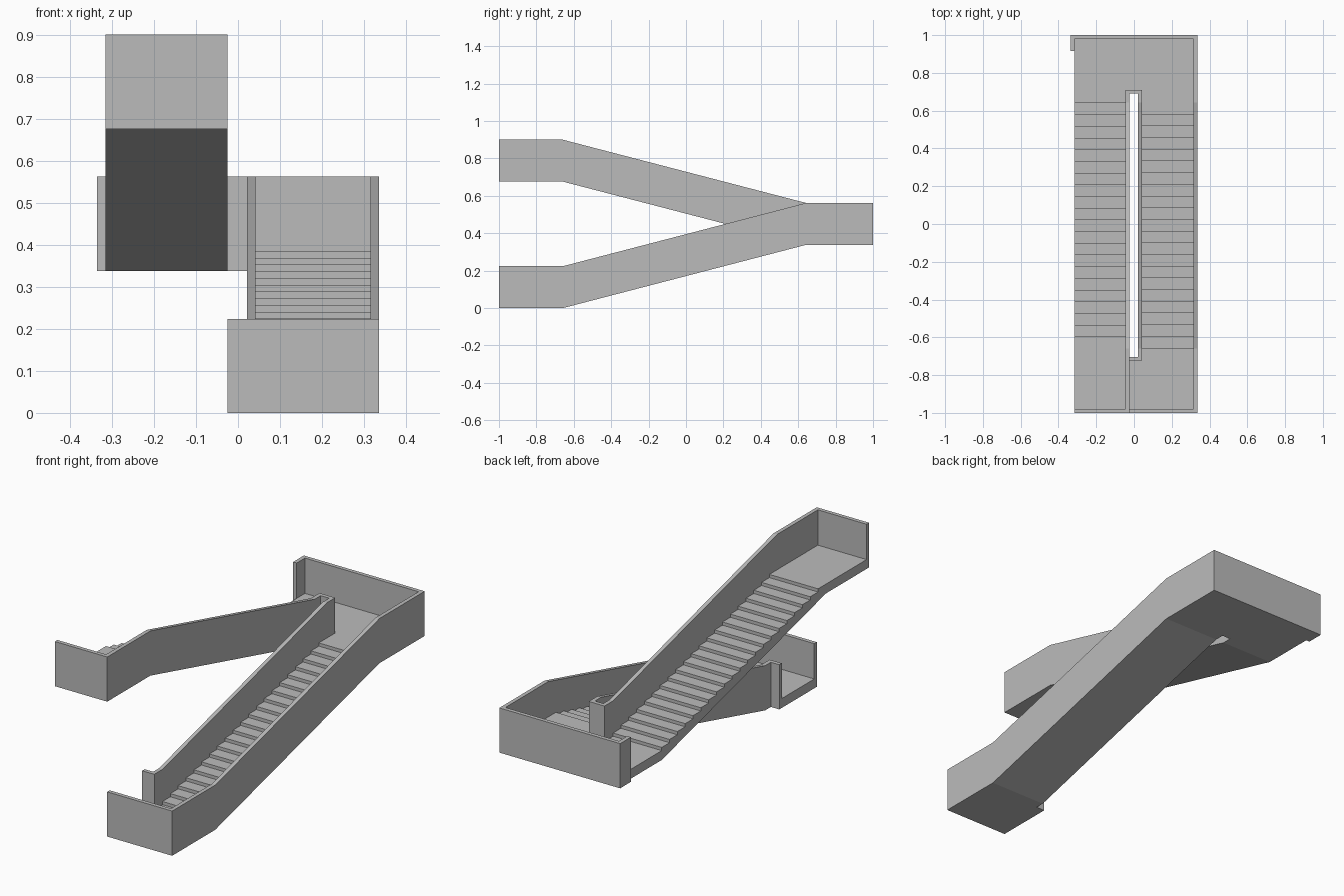
import bpy
import bmesh

old = bpy.data.objects.get("Cube")
if old:
    bpy.data.objects.remove(old, do_unlink=True)

# Single concrete grey
GREY = (0.5, 0.5, 0.5, 1.0)
concrete = bpy.data.materials.new("concrete_grey")
concrete.use_nodes = True
concrete.diffuse_color = GREY
bsdf = next(n for n in concrete.node_tree.nodes if n.type == 'BSDF_PRINCIPLED')
bsdf.inputs["Base Color"].default_value = GREY
bsdf.inputs["Roughness"].default_value = 0.8

# Shared dimensions
FRONT_BEND, BACK_BEND = -0.658, 0.642   # where the slopes begin and end
RISE = 0.338                            # height gained per flight
WALL = 0.224                            # parapet height, slab included
SLAB = 0.047                            # landing thickness
STEPS = 21
THICK = 0.02                            # parapet thickness
LEFT, RIGHT = -0.315, 0.335             # outer limits in x
WELL_L, WELL_R = -0.025, 0.022          # stairwell opening in x
WELL_FRONT, WELL_BACK = -0.703, 0.69    # stairwell opening in y


def prism(name, profile, x0, x1):
    """Extrude a (y, z) outline from x0 to x1."""
    bm = bmesh.new()
    face = bm.faces.new([bm.verts.new((x0, y, z)) for y, z in profile])
    res = bmesh.ops.extrude_face_region(bm, geom=[face])
    moved = [v for v in res["geom"] if isinstance(v, bmesh.types.BMVert)]
    bmesh.ops.translate(bm, verts=moved, vec=(x1 - x0, 0, 0))
    bmesh.ops.recalc_face_normals(bm, faces=bm.faces)
    mesh = bpy.data.meshes.new(name)
    bm.to_mesh(mesh)
    bm.free()
    mesh.materials.append(concrete)
    obj = bpy.data.objects.new(name, mesh)
    bpy.context.collection.objects.link(obj)
    return obj


def block(name, x0, x1, y0, y1, z0, height):
    z1 = z0 + height
    return prism(name, [(y0, z0), (y1, z0), (y1, z1), (y0, z1)], x0, x1)


def underside(y, upper):
    """Height of the underside of the lower or upper flight at y."""
    t = (y - FRONT_BEND) / (BACK_BEND - FRONT_BEND)
    t = min(max(t, 0), 1)
    return RISE * (2 - t if upper else t)


def parapet(name, x0, x1, y0, y1, upper):
    ys = [y0, FRONT_BEND, BACK_BEND, y1]
    low = [(y, underside(y, upper)) for y in ys]
    high = [(y, z + WALL) for y, z in reversed(low)]
    return prism(name, low + high, x0, x1)


def flight(name, x0, x1, y_low, y_high, upper):
    """Stepped slab with a flat landing at each end."""
    start, end = (BACK_BEND, FRONT_BEND) if upper else (FRONT_BEND, BACK_BEND)
    base = RISE if upper else 0
    run, riser = (end - start) / STEPS, RISE / STEPS
    outline = [(y, underside(y, upper)) for y in (y_high, end, start, y_low)]
    outline.append((y_low, base + SLAB))
    for i in range(STEPS):
        y, z = start + i * run, base + SLAB + i * riser
        outline += [(y, z), (y, z + riser)]
    outline.append((y_high, base + RISE + SLAB))
    return prism(name, outline, x0, x1)


inner_l = WELL_L - THICK
inner_r = WELL_R + THICK
outer_r = RIGHT - THICK
well_end = WELL_BACK + THICK
back, front = 1 - THICK, THICK - 1

# Stepped flights with their end landings
flight("lower_flight", inner_r, outer_r, front, well_end, False)
flight("upper_flight", LEFT, inner_l, well_end, front, True)

# Landing floors
block("back_landing", LEFT, outer_r, well_end, back, RISE, SLAB)
block("lower_landing_extension", WELL_L, inner_r, front, WELL_FRONT - THICK, 0, SLAB)

# Sloping parapets
parapet("outer_parapet", outer_r, RIGHT, -1, 1, False)
parapet("lower_inner_parapet", WELL_R, inner_r, WELL_FRONT - THICK, well_end, False)
parapet("upper_inner_parapet", inner_l, WELL_L, -1, well_end, True)

# Straight parapets across the ends and around the well
block("back_parapet", LEFT, outer_r, back, 1, RISE, WALL)
block("back_corner_return", LEFT - THICK, LEFT, 0.915, 1, RISE, WALL)
block("lower_front_parapet", WELL_L, outer_r, -1, front, 0, WALL)
block("upper_front_parapet", LEFT, inner_l, -1, front, 2 * RISE, WALL)
block("well_back_parapet", WELL_L, WELL_R, WELL_BACK, well_end, RISE, WALL)
block("well_front_return", WELL_L, WELL_R, WELL_FRONT - THICK, WELL_FRONT, 0, WALL)
